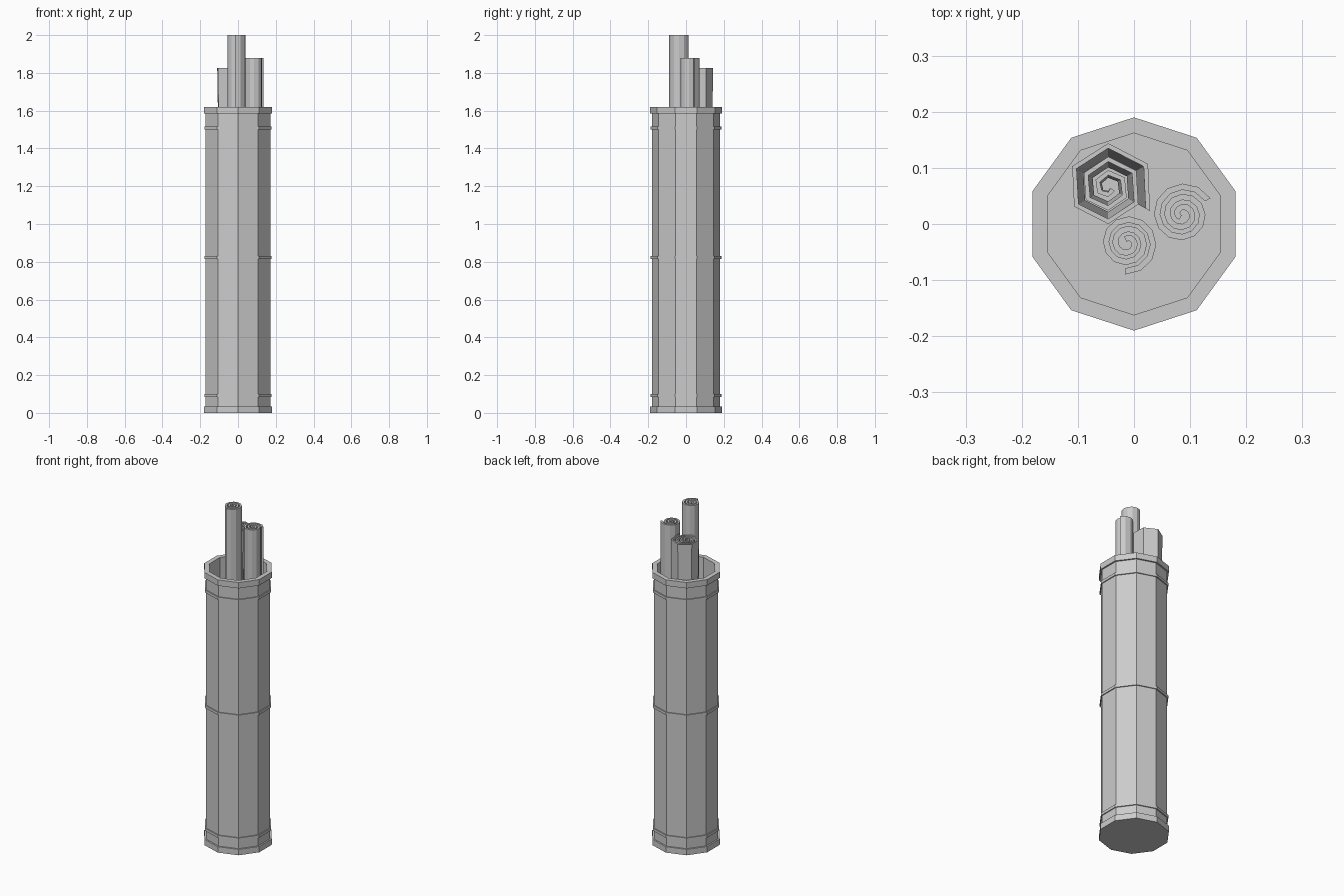
import bpy, math

if "Cube" in bpy.data.objects:
    bpy.data.objects.remove(bpy.data.objects["Cube"])

SIDES = 10


def mesh_object(name, verts, faces):
    me = bpy.data.meshes.new(name)
    me.from_pydata(verts, [], faces)
    me.update()
    ob = bpy.data.objects.new(name, me)
    bpy.context.collection.objects.link(ob)
    return ob


def revolve(name, profile, capped=False):
    """Turn an (r, z) profile, outside bottom to top, into a ten-sided part."""
    n = len(profile)
    verts, faces = [], []
    for r, z in profile:
        for i in range(SIDES):
            a = math.pi / 2 + 2 * math.pi * i / SIDES
            verts.append((r * math.cos(a), r * math.sin(a), z))
    for j in range(n - 1 if capped else n):
        k = (j + 1) % n
        for i in range(SIDES):
            m = (i + 1) % SIDES
            faces.append((j * SIDES + i, j * SIDES + m, k * SIDES + m, k * SIDES + i))
    if capped:
        faces.append(tuple(reversed(range(SIDES))))
        faces.append(tuple(range((n - 1) * SIDES, n * SIDES)))
    return mesh_object(name, verts, faces)


def scroll(name, centre, r_out, r_in, turns, segs, start, thick, rings):
    """Rolled sheet: a thick spiral strip lofted through (z, scale) rings."""
    steps = round(turns * segs)
    outer, inner = [], []
    for i in range(steps + 1):
        a = math.radians(start) + 2 * math.pi * i / segs
        r = r_out + (r_in - r_out) * i / steps
        c, s = math.cos(a), math.sin(a)
        outer.append((r * c, r * s))
        inner.append(((r - thick) * c, (r - thick) * s))
    loop = outer + inner[::-1]
    n = len(loop)
    verts = [(centre[0] + x * k, centre[1] + y * k, z) for z, k in rings for x, y in loop]
    faces = []
    for j in range(len(rings) - 1):
        for i in range(n):
            m = (i + 1) % n
            faces.append((j * n + i, j * n + m, (j + 1) * n + m, (j + 1) * n + i))
    # strip end caps, bottom and top
    t = (len(rings) - 1) * n
    for i in range(steps):
        q = (i, i + 1, n - 2 - i, n - 1 - i)
        faces.append(tuple(reversed(q)))
        faces.append(tuple(t + v for v in q))
    return mesh_object(name, verts, faces)


# hollow case with a rim at each end
revolve("scroll_case", [(0.19, 0), (0.19, 0.035), (0.181, 0.035), (0.181, 1.585),
                        (0.19, 1.585), (0.19, 1.62), (0.162, 1.62), (0.162, 0.035)],
        capped=True)

# thin raised bands
for label, z in (("lower", 0.085), ("middle", 0.815), ("upper", 1.5)):
    revolve(label + "_band", [(0.187, z), (0.187, z + 0.016),
                              (0.178, z + 0.016), (0.178, z)])

# three rolled sheets standing in the case
FLOOR = 0.035
scroll("tall_scroll", (-0.012, -0.034), 0.056, 0.013, 2.6, 12, -94, 0.011,
       [(FLOOR, 1), (2.0, 1)])
scroll("medium_scroll", (0.086, 0.017), 0.058, 0.011, 2.6, 12, 30, 0.011,
       [(FLOOR, 1), (1.88, 1)])
scroll("pinched_scroll", (-0.046, 0.066), 0.086, 0.014, 3, 6, -30, 0.009,
       [(FLOOR, 1), (0.93, 0.78), (1.825, 1)])
